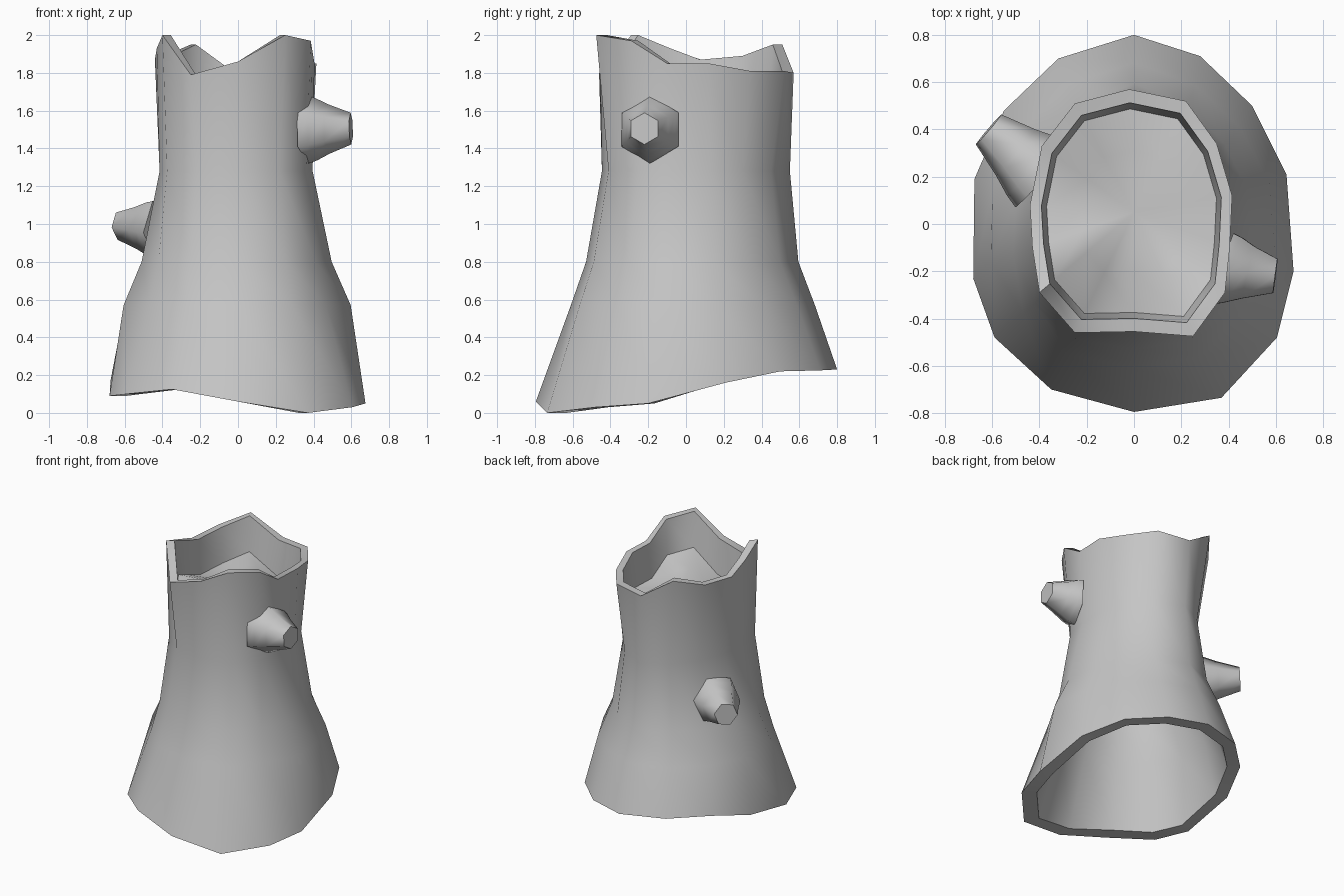
import bpy, bmesh, math
from mathutils import Vector

cube = bpy.data.objects.get("Cube")
if cube:
    bpy.data.objects.remove(cube)

bark = bpy.data.materials.new("grey_bark")
bark.use_nodes = True
grey = (0.56, 0.56, 0.56, 1)
bark.diffuse_color = grey
bark.node_tree.nodes["Principled BSDF"].inputs["Base Color"].default_value = grey


def loft(name, rings, start=None, end=None):
    """Bridge successive rings; each end is a fan to a point, or a flat cap."""
    bm = bmesh.new()
    loops = [[bm.verts.new(p) for p in ring] for ring in rings]
    n = len(loops[0])
    for a, b in zip(loops, loops[1:]):
        for i in range(n):
            j = (i + 1) % n
            bm.faces.new((a[i], a[j], b[j], b[i]))
    for loop, tip in ((loops[0], start), (loops[-1], end)):
        if tip is None:
            bm.faces.new(loop)
        else:
            centre = bm.verts.new(tip)
            for i in range(n):
                bm.faces.new((loop[i], loop[(i + 1) % n], centre))
    bmesh.ops.recalc_face_normals(bm, faces=bm.faces)
    mesh = bpy.data.meshes.new(name)
    bm.to_mesh(mesh)
    bm.free()
    mesh.materials.append(bark)
    obj = bpy.data.objects.new(name, mesh)
    bpy.context.collection.objects.link(obj)
    bpy.ops.object.select_all(action="DESELECT")
    obj.select_set(True)
    bpy.context.view_layer.objects.active = obj
    bpy.ops.object.shade_smooth_by_angle(angle=math.radians(65))


# Uneven outlines of the flared foot, slim neck and broken rim, from the back round
foot = [Vector(p) for p in (
    (0, .8, .23), (.28, .71, .225), (.5, .5, .22), (.645, .21, .16), (.675, -.2, .05),
    (.605, -.48, .03), (.37, -.735, 0), (0, -.795, .06), (-.35, -.7, .125), (-.59, -.48, .1),
    (-.68, -.23, .09), (-.675, .19, .17), (-.55, .48, .24), (-.32, .7, .24))]
neck = [Vector((x, y, 1.28)) for x, y in (
    (0, .55), (.2, .45), (.32, .3), (.385, .13), (.395, -.08), (.36, -.25), (.22, -.41),
    (0, -.445), (-.22, -.42), (-.375, -.29), (-.415, -.1), (-.4, .1), (-.32, .28), (-.18, .46))]
rim = [Vector(p) for p in (
    (-.02, .57, 1.8), (.22, .52, 1.81), (.35, .34, 1.81), (.415, .12, 1.85), (.405, -.1, 1.85),
    (.385, -.29, 1.97), (.25, -.475, 2), (0, -.455, 1.86), (-.25, -.46, 1.79), (-.4, -.29, 2),
    (-.43, -.1, 1.93), (-.44, .08, 1.87), (-.39, .33, 1.89), (-.25, .51, 1.95))]


def flank(z, side, front, back):
    """Trunk ring at a height, blended between neck and foot per direction."""
    ring = []
    for f, n in zip(foot, neck):
        wx = side * .6 if f.y < -.3 else side
        wy = front if f.y < 0 else back
        ring.append(Vector((n.x + (f.x - n.x) * wx, n.y + (f.y - n.y) * wy, z)))
    return ring


def inset(ring, scale, drop=0, relief=1):
    """Shrink a ring towards the middle, lower it and flatten its unevenness."""
    mean = sum(p.z for p in ring) / len(ring)
    return [Vector((p.x * scale, .05 + (p.y - .05) * scale,
                    mean + (p.z - mean) * relief - drop)) for p in ring]


# Hollow trunk: inside wall, foot, bark, rim, sunken wood surface
outer = [foot, flank(.57, .72, .47, .53), flank(.8, .36, .24, .18), neck, rim]
inner = [inset(r, .87) for r in outer[:4]]
floor = [inset(rim, .84, .26), inset(rim, .5, .26, .45)]
ceiling = inset(rim, .86, .36)
loft("trunk", [ceiling] + inner[::-1] + outer + [inset(rim, .89)] + floor,
     start=(0, .05, 1.5), end=(0, .05, 1.62))


# Cut branch stubs: flared six-sided cones with flat ends
def stub(name, base, tip, turn, lean, radii):
    """The lean slants the buried end to follow the trunk's curve."""
    base, tip = Vector(base), Vector(tip)
    axis = (tip - base).normalized()
    across = axis.cross(Vector((0, 0, 1))).normalized()
    up = across.cross(axis)
    rings = []
    for t, r in radii:
        c = base.lerp(tip, t)
        slant = across - axis * lean * (1 - t)
        rings.append([c + r * (slant * math.cos(a) + up * math.sin(a))
                      for a in (turn + k * math.pi / 3 for k in range(6))])
    loft(name, rings)


flare = ((0, .18), (.2, .165), (.5, .13), (1, .084))
stub("right_branch_stub", (.368, -.19, 1.5), (.598, -.22, 1.505), math.pi / 2, .22, flare)
stub("left_branch_stub", (-.385, .205, .98), (-.615, .4, .995), .15, 0, flare)
